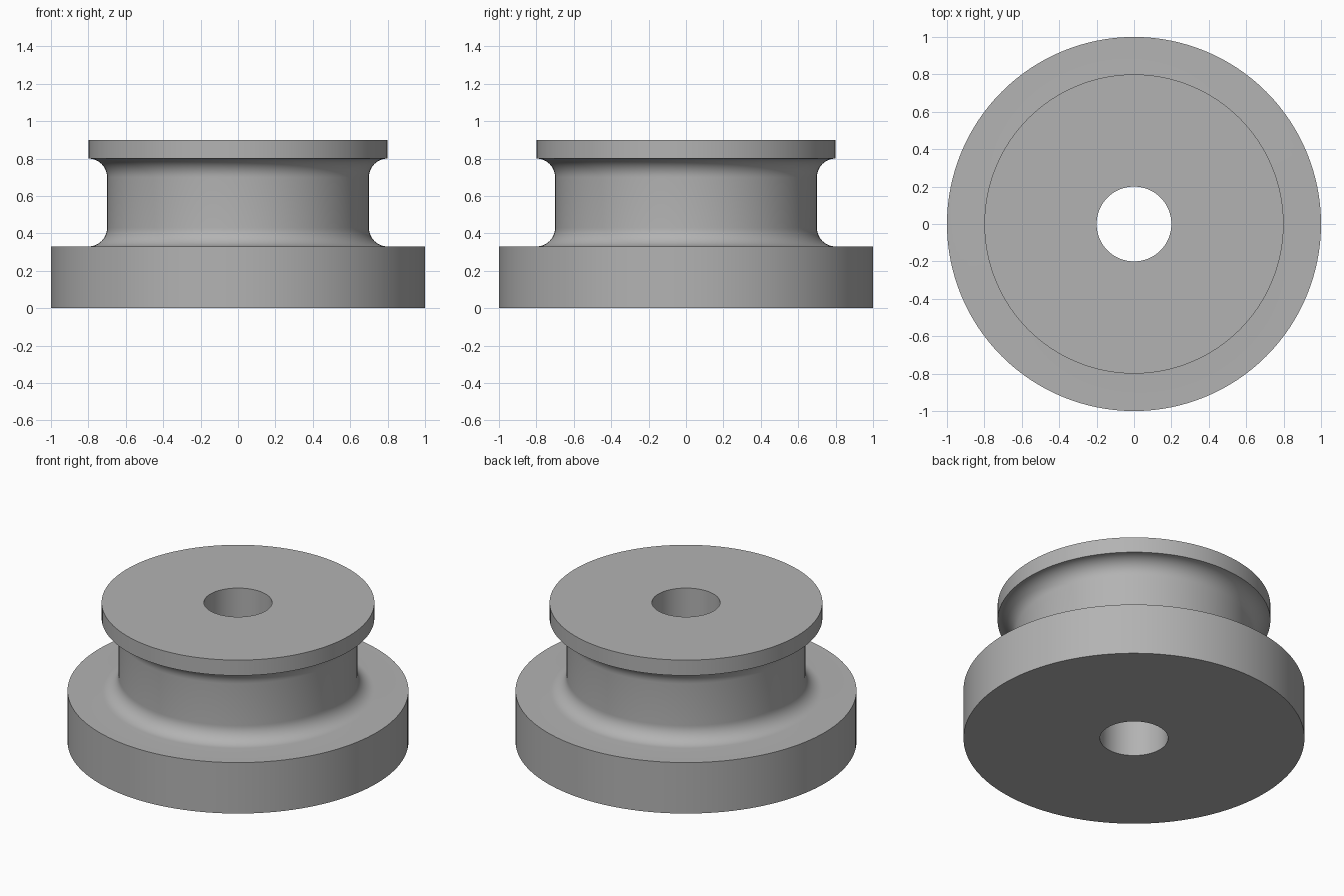
import bpy
import bmesh
from math import cos, sin, pi, radians

SEGMENTS = 128
FILLET_STEPS = 12

if "Cube" in bpy.data.objects:
    bpy.data.objects.remove(bpy.data.objects["Cube"], do_unlink=True)

# Single plain grey material
grey = bpy.data.materials.new("plain_grey")
grey.use_nodes = True
color = (0.45, 0.45, 0.45, 1.0)
grey.diffuse_color = color
grey.node_tree.nodes["Principled BSDF"].inputs["Base Color"].default_value = color


def fillet(cx, cz, radius, start, end):
    """Arc points (radius, height) between two angles in degrees."""
    angles = [radians(start + (end - start) * i / FILLET_STEPS)
              for i in range(FILLET_STEPS + 1)]
    return [(cx + radius * cos(a), cz + radius * sin(a)) for a in angles]


def lathe(name, profile, material):
    """Revolve a closed profile around the z axis."""
    bm = bmesh.new()
    rings = []
    for i in range(SEGMENTS):
        a = 2 * pi * i / SEGMENTS
        rings.append([bm.verts.new((r * cos(a), r * sin(a), z)) for r, z in profile])
    n = len(profile)
    for i in range(SEGMENTS):
        here, there = rings[i], rings[(i + 1) % SEGMENTS]
        for j in range(n):
            k = (j + 1) % n
            bm.faces.new((here[j], there[j], there[k], here[k]))
    bmesh.ops.recalc_face_normals(bm, faces=bm.faces)
    mesh = bpy.data.meshes.new(name)
    bm.to_mesh(mesh)
    bm.free()
    mesh.materials.append(material)
    obj = bpy.data.objects.new(name, mesh)
    bpy.context.collection.objects.link(obj)
    return obj


# Flanged wheel: wide base, filleted waist, thin top rim and a through bore
profile = [(0.2, 0.0), (1.0, 0.0), (1.0, 0.33)]
profile += fillet(0.8, 0.43, 0.1, 270, 180)
profile += fillet(0.8, 0.7, 0.1, 180, 90)
profile += [(0.8, 0.9), (0.2, 0.9)]
wheel = lathe("flanged_wheel", profile, grey)

# Smooth the curved walls, keeping the rims sharp
bpy.ops.object.select_all(action="DESELECT")
wheel.select_set(True)
bpy.context.view_layer.objects.active = wheel
bpy.ops.object.shade_smooth_by_angle(angle=radians(30))
